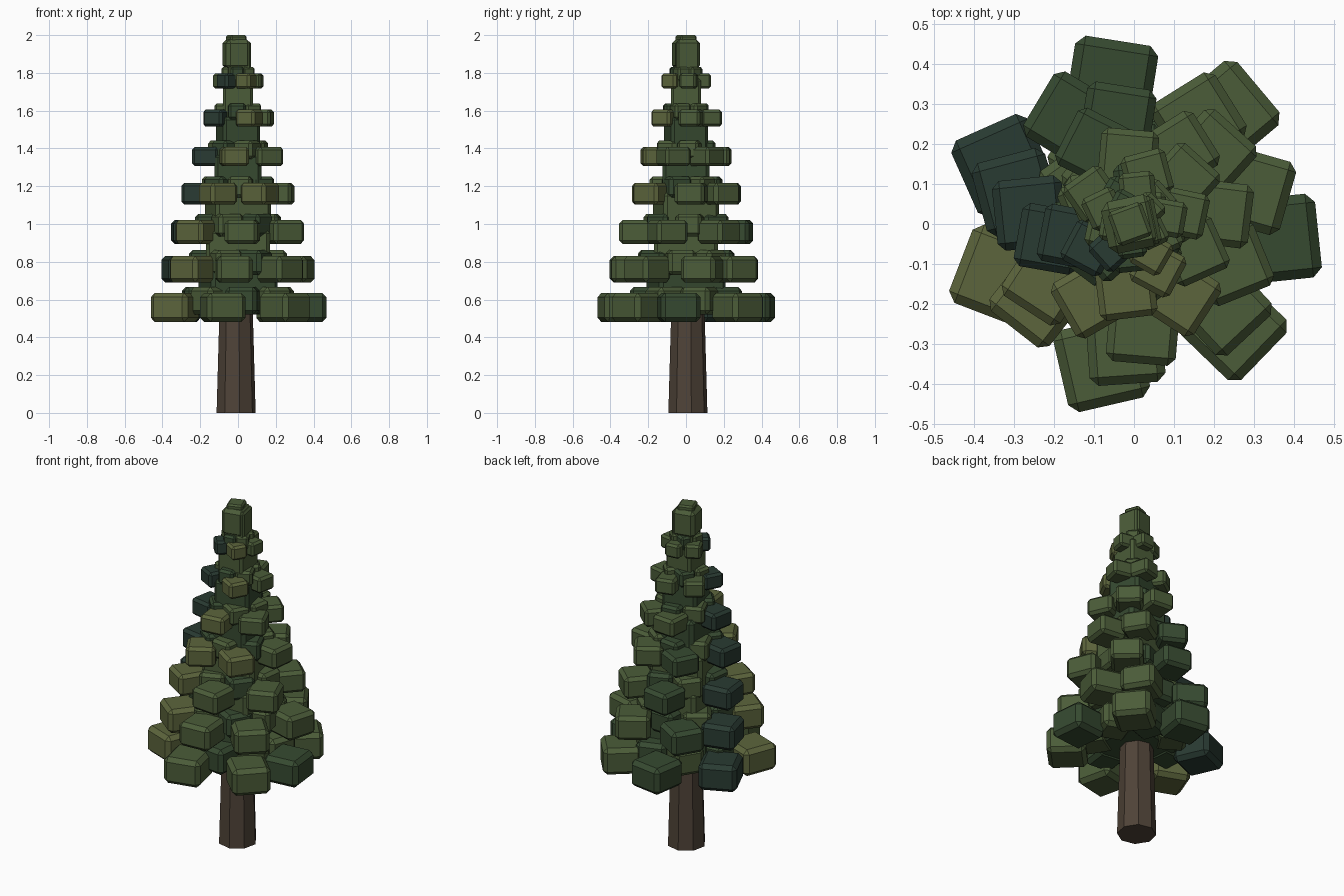
import bpy, bmesh
from math import radians, cos, sin
from mathutils import Matrix

if "Cube" in bpy.data.objects:
    bpy.data.objects.remove(bpy.data.objects["Cube"])


def material(name, rgb):
    m = bpy.data.materials.new(name)
    m.diffuse_color = (*rgb, 1)
    m.use_nodes = True
    m.node_tree.nodes["Principled BSDF"].inputs["Base Color"].default_value = m.diffuse_color
    return m


GREEN = material("needle_green", (0.07, 0.107, 0.04))
DARK = material("needle_dark_green", (0.037, 0.068, 0.03))
TEAL = material("needle_blue_green", (0.022, 0.043, 0.032))
OLIVE = material("needle_olive", (0.108, 0.13, 0.045))
BARK = material("bark", (0.078, 0.056, 0.039))


def finish(bm, name, mat):
    mesh = bpy.data.meshes.new(name)
    bm.to_mesh(mesh)
    bm.free()
    mesh.materials.append(mat)
    ob = bpy.data.objects.new(name, mesh)
    bpy.context.collection.objects.link(ob)
    return ob


def block(name, centre, size, yaw, mat, chamfer=0.15):
    """Chamfered box turned about z."""
    bm = bmesh.new()
    bmesh.ops.create_cube(bm, size=1)
    bmesh.ops.scale(bm, vec=size, verts=bm.verts)
    bmesh.ops.bevel(bm, geom=bm.edges[:], offset=min(size) * chamfer,
                    segments=1, affect='EDGES')
    bm.transform(Matrix.Translation(centre) @ Matrix.Rotation(radians(yaw), 4, 'Z'))
    return finish(bm, name, mat)


def foliage_colour(a, tier):
    # hue changes around the tree, drifting a little on the way up
    teal_from, teal_to = (150, 197) if tier < 6 else (200, 235)
    if teal_from < a < teal_to:
        return TEAL
    if 197 < a < 249 or 292 < a < 306 or a == 263:
        return OLIVE
    if 96 < a < 130 and tier < 5 or a == 354:
        return DARK
    return GREEN


# trunk: tapered octagon
bm = bmesh.new()
bmesh.ops.create_cone(bm, cap_ends=True, segments=8, radius1=0.105, radius2=0.085, depth=0.7)
bm.transform(Matrix.Translation((-0.01, 0.01, 0.35)) @ Matrix.Rotation(radians(10), 4, 'Z'))
finish(bm, "trunk", BARK)

# tiers: z, block height, ring radius, block width, core half width, angles
tiers = [
    (0.558, 0.155, 0.358, 0.21, 0.18, (354, 50, 99, 156, 201, 257, 314)),
    (0.760, 0.140, 0.305, 0.19, 0.17, (16, 58, 121, 165, 218, 266, 317)),
    (0.958, 0.126, 0.262, 0.175, 0.15, (338, 42, 99, 174, 213, 275)),
    (1.160, 0.116, 0.214, 0.16, 0.125, (7, 58, 117, 190, 240, 303)),
    (1.357, 0.102, 0.164, 0.145, 0.10, (336, 42, 95, 191, 263)),
    (1.560, 0.090, 0.127, 0.115, 0.08, (12, 75, 145, 208, 298)),
    (1.757, 0.080, 0.085, 0.09, 0.06, (10, 84, 154, 228, 300)),
]
for t, (z, h, r, w, core, angles) in enumerate(tiers, 1):
    # outer ring of needle blocks
    for i, a in enumerate(angles, 1):
        pos = (r * cos(radians(a)), r * sin(radians(a)), z)
        block(f"tier_{t}_block_{i}", pos, (w, w, h), -a, foliage_colour(a, t))
    # smaller, slightly raised inner ring
    count = len(angles)
    for i in range(count):
        a = angles[0] + (i + 0.5) * 360 / count
        pos = (0.58 * r * cos(radians(a)), 0.58 * r * sin(radians(a)), z + 0.036)
        block(f"tier_{t}_inner_{i + 1}", pos, (0.8 * w, 0.8 * w, h * 0.95), -a,
              DARK if i % 2 else GREEN)
    # core filling the gap up to the next tier
    low, high = z - h * 0.2, z + 0.21
    block(f"tier_{t}_core", (0, 0, (low + high) / 2), (2 * core, 2 * core, high - low),
          12 * (t % 2), DARK if t in (1, 4, 5) else GREEN, 0.08)

# crown
block("crown", (-0.008, 0, 1.898), (0.132, 0.132, 0.156), 12, GREEN)
block("tip", (-0.01, 0, 1.97), (0.09, 0.09, 0.06), 20, GREEN)
